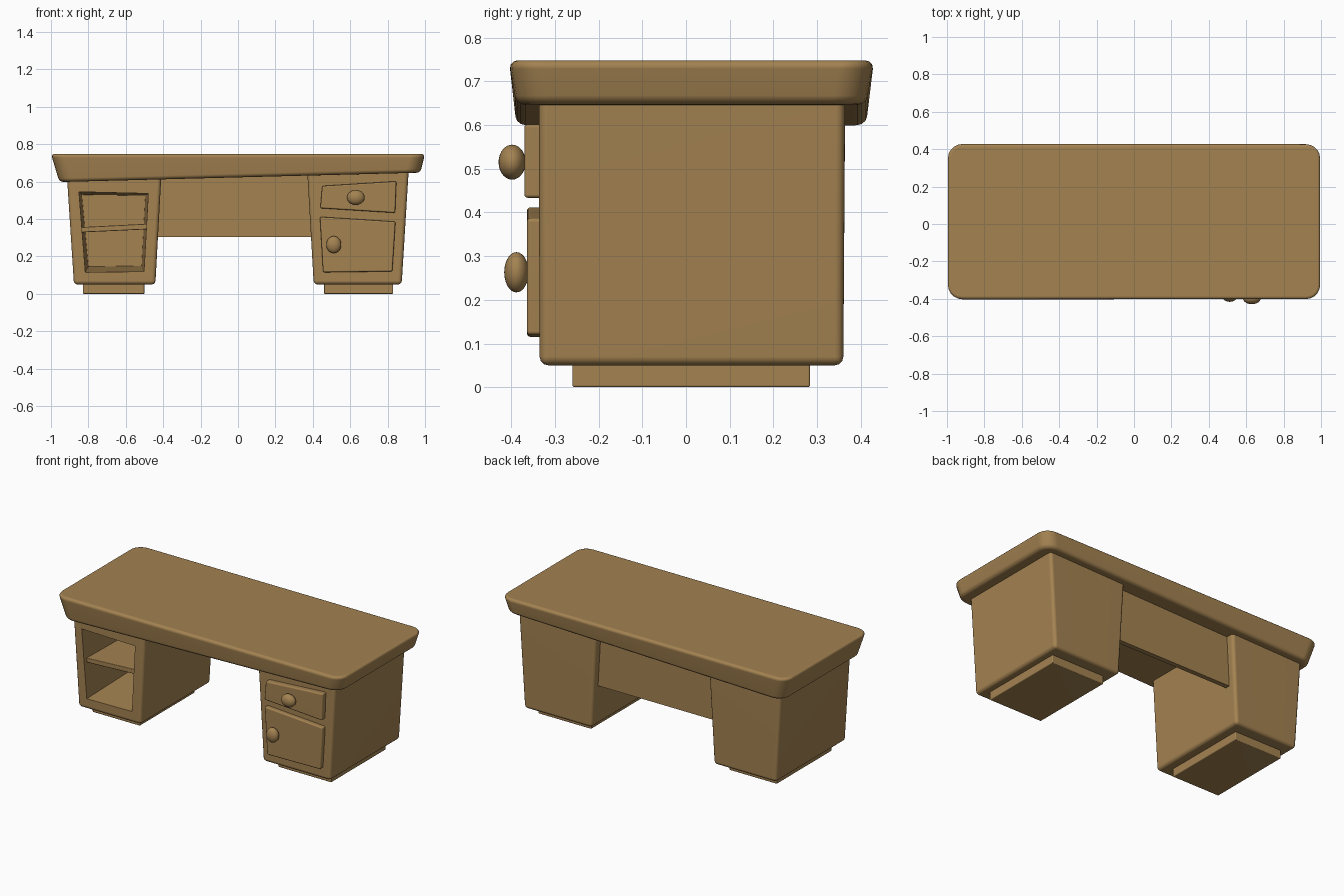
import bpy, bmesh, math

if "Cube" in bpy.data.objects:
    bpy.data.objects.remove(bpy.data.objects["Cube"])

wood = bpy.data.materials.new("warm brown wood")
wood.diffuse_color = (0.37, 0.225, 0.083, 1)
wood.use_nodes = True
wood.node_tree.nodes["Principled BSDF"].inputs["Base Color"].default_value = wood.diffuse_color


def finish(ob):
    """Apply modifiers, shade smooth with sharp edges kept."""
    bpy.ops.object.select_all(action='DESELECT')
    ob.select_set(True)
    bpy.context.view_layer.objects.active = ob
    for m in list(ob.modifiers):
        bpy.ops.object.modifier_apply(modifier=m.name)
    bpy.ops.object.shade_smooth_by_angle(angle=math.radians(40))
    ob.modifiers.new("weighted", 'WEIGHTED_NORMAL').keep_sharp = True


def hexa(name, a, b, bevel=0.0, corner=0.0, cutter=None):
    """Six-sided block between two matching quads a and b."""
    bm = bmesh.new()
    va = [bm.verts.new(p) for p in a]
    vb = [bm.verts.new(p) for p in b]
    bm.faces.new(va[::-1])
    bm.faces.new(vb)
    for i in range(4):
        j = (i + 1) % 4
        bm.faces.new((va[i], va[j], vb[j], vb[i]))
    bmesh.ops.recalc_face_normals(bm, faces=bm.faces)
    if corner:
        posts = [e for e in bm.edges if (e.verts[0] in va) != (e.verts[1] in va)]
        bmesh.ops.bevel(bm, geom=posts, offset=corner, segments=5, profile=0.5,
                        affect='EDGES')
    me = bpy.data.meshes.new(name)
    bm.to_mesh(me)
    bm.free()
    me.materials.append(wood)
    ob = bpy.data.objects.new(name, me)
    bpy.context.collection.objects.link(ob)
    if bevel:
        m = ob.modifiers.new("bevel", 'BEVEL')
        m.width, m.segments = bevel, 3
        m.limit_method, m.angle_limit = 'ANGLE', math.radians(35)
    if cutter:
        m = ob.modifiers.new("cut", 'BOOLEAN')
        m.object, m.operation, m.solver = cutter, 'DIFFERENCE', 'EXACT'
    return ob


def rect(x0, x1, y0, y1, z0, z1=None):
    """Horizontal quad whose height may slope from x0 to x1."""
    z1 = z0 if z1 is None else z1
    return [(x0, y0, z0), (x1, y0, z1), (x1, y1, z1), (x0, y1, z0)]


def plate(pts, y):
    """Upright quad from (x, z) points."""
    return [(x, y, z) for x, z in pts]


# Tabletop, with a lopsided underside
finish(hexa("tabletop", rect(-0.955, 0.975, -0.388, 0.412, 0.598, 0.648),
            rect(-1, 1, -0.405, 0.43, 0.748), 0.02, 0.075))

# Left pedestal with open cubby
hole = hexa("cubby_cutter",
            plate([(-0.851, 0.546), (-0.479, 0.537), (-0.502, 0.118), (-0.817, 0.114)], -0.36),
            plate([(-0.835, 0.53), (-0.495, 0.525), (-0.515, 0.15), (-0.80, 0.145)], 0.27))
hole.hide_render = True
left = hexa("left_pedestal", rect(-0.877, -0.442, -0.335, 0.36, 0.05),
            rect(-0.914, -0.41, -0.337, 0.364, 0.62, 0.63), 0.02, cutter=hole)
finish(left)
bpy.data.objects.remove(hole)
finish(hexa("cubby_shelf", rect(-0.85, -0.48, -0.31, 0.28, 0.328, 0.345),
            rect(-0.85, -0.48, -0.31, 0.28, 0.356, 0.375), 0.004))

# Right pedestal
finish(hexa("right_pedestal", rect(0.405, 0.875, -0.335, 0.36, 0.05),
            rect(0.37, 0.913, -0.337, 0.364, 0.66, 0.668), 0.02))

# Plinths
for name, x0, x1 in (("left_plinth", -0.83, -0.5), ("right_plinth", 0.46, 0.83)):
    finish(hexa(name, rect(x0, x1, -0.26, 0.284, 0), rect(x0, x1, -0.26, 0.284, 0.07), 0.005))

# Modesty panel between the pedestals
finish(hexa("modesty_panel", rect(-0.46, 0.44, 0.285, 0.315, 0.303),
            rect(-0.43, 0.40, 0.285, 0.315, 0.64, 0.66)))

# Drawer and door fronts
fronts = {
    "drawer_front": ([(0.44, 0.458), (0.84, 0.433), (0.847, 0.602), (0.45, 0.577)], -0.37),
    "door_front": ([(0.455, 0.115), (0.825, 0.12), (0.842, 0.386), (0.438, 0.412)], -0.364),
}
for name, (pts, y) in fronts.items():
    finish(hexa(name, plate(pts, -0.32), plate(pts, y), 0.008))

# Knobs
for name, loc, size in (("drawer_knob", (0.63, -0.398, 0.515), (0.047, 0.031, 0.04)),
                        ("door_knob", (0.512, -0.388, 0.263), (0.04, 0.028, 0.046))):
    bpy.ops.mesh.primitive_uv_sphere_add(segments=24, ring_count=14, radius=1, location=loc)
    knob = bpy.context.object
    knob.name = name
    knob.scale = size
    knob.data.materials.append(wood)
    bpy.ops.object.shade_smooth()
